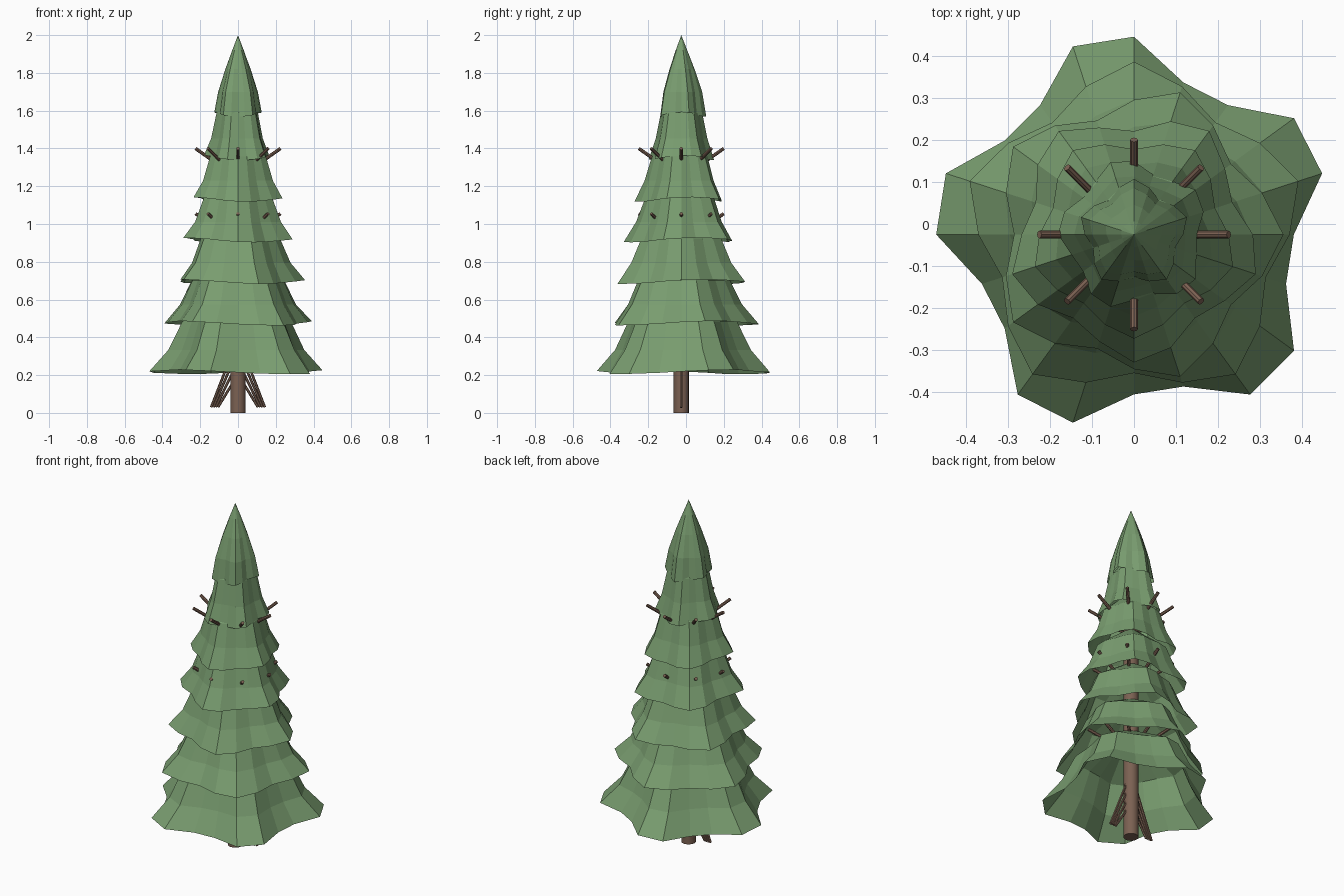
import bpy, bmesh
from math import cos, sin, radians, tau
from mathutils import Vector

if "Cube" in bpy.data.objects:
    bpy.data.objects.remove(bpy.data.objects["Cube"])

CENTRE = Vector((0, -0.025, 0))
SIDES = 20


def make_material(name, colour):
    mat = bpy.data.materials.new(name)
    mat.use_nodes = True
    mat.diffuse_color = colour
    bsdf = mat.node_tree.nodes["Principled BSDF"]
    bsdf.inputs["Base Color"].default_value = colour
    bsdf.inputs["Roughness"].default_value = 0.9
    return mat


GREEN = make_material("needle_green", (0.19, 0.335, 0.16, 1))
BROWN = make_material("bark_brown", (0.20, 0.12, 0.085, 1))


def link_mesh(name, bm, mat):
    bmesh.ops.recalc_face_normals(bm, faces=bm.faces)
    mesh = bpy.data.meshes.new(name)
    bm.to_mesh(mesh)
    bm.free()
    mesh.materials.append(mat)
    obj = bpy.data.objects.new(name, mesh)
    bpy.context.collection.objects.link(obj)
    return obj


def branch_tier(name, z, radius, lobe, peak, profile, tip_z):
    """Hollow pleated skirt with five lobes, closed by a point on top."""
    bm = bmesh.new()
    rings = []
    for scale, height in profile:
        ring = []
        for i in range(SIDES):
            a = tau * i / SIDES
            wave = cos(5 * (a - radians(peak)))
            r = radius * scale * (1 + lobe * scale * wave)
            lift = 0.012 * scale * sin(2 * a + z) if height == 0 else 0
            ring.append(bm.verts.new(CENTRE + Vector(
                (r * cos(a), r * sin(a), z + height + lift))))
        rings.append(ring)
    tip = bm.verts.new(CENTRE + Vector((0, 0, tip_z)))
    for i in range(SIDES):
        j = (i + 1) % SIDES
        for low, high in zip(rings, rings[1:]):
            bm.faces.new((low[i], low[j], high[j], high[i]))
        bm.faces.new((rings[-1][i], rings[-1][j], tip))
    link_mesh(name, bm, GREEN)


def rod(name, start, end, radius, sides=8):
    start, end = CENTRE + Vector(start), CENTRE + Vector(end)
    axis = end - start
    bm = bmesh.new()
    bmesh.ops.create_cone(bm, cap_ends=True, segments=sides, radius1=radius,
                          radius2=radius, depth=axis.length)
    bm.transform(axis.to_track_quat('Z', 'Y').to_matrix().to_4x4())
    bmesh.ops.translate(bm, verts=bm.verts, vec=(start + end) / 2)
    return link_mesh(name, bm, BROWN)


# Foliage skirts: rim height, mean radius, lobe strength, lobe direction
tiers = [(0.217, 0.425, 0.15, 27), (0.475, 0.37, 0.11, 18),
         (0.695, 0.32, 0.11, 0), (0.915, 0.275, 0.11, -15),
         (1.13, 0.225, 0.10, 54), (1.35, 0.165, 0.11, 30)]
tops = [t[0] for t in tiers[1:]] + [1.58]
for n, ((z, r, lobe, peak), top) in enumerate(zip(tiers, tops), 1):
    dz = top - z
    branch_tier(f"branch_tier_{n}", z, r, lobe, peak,
                [(1, 0), (0.8, dz * 0.45), (0.65, dz * 1.03)], z + dz * 1.7)

# Pointed crown
branch_tier("crown", 1.58, 0.117, 0.13, 18,
            [(1, 0), (0.85, 0.12), (0.56, 0.24), (0.26, 0.34)], 2.0)

# Trunk
trunk = rod("trunk", (0, 0, 0), (0, 0, 1.5), 0.04, 16)
for face in trunk.data.polygons:
    face.use_smooth = abs(face.normal.z) < 0.5

# Twigs poking out around the trunk at three heights
for level, z in enumerate((0.67, 1.055, 1.40), 1):
    for k in range(8):
        a = tau * k / 8
        c, s = cos(a), sin(a)
        rod(f"twig_{level}_{k + 1}", (0.04 * c, 0.04 * s, z - 0.13),
            (0.225 * c, 0.225 * s, z), 0.009)

# Fan of slender roots on each side
for side, label in ((1, "left"), (-1, "right")):
    for k in range(4):
        rod(f"root_{label}_{k + 1}",
            (side * 0.03, 0, 0.32 - 0.055 * k),
            (side * (0.142 - 0.012 * k), 0, 0.03), 0.007, 6)
